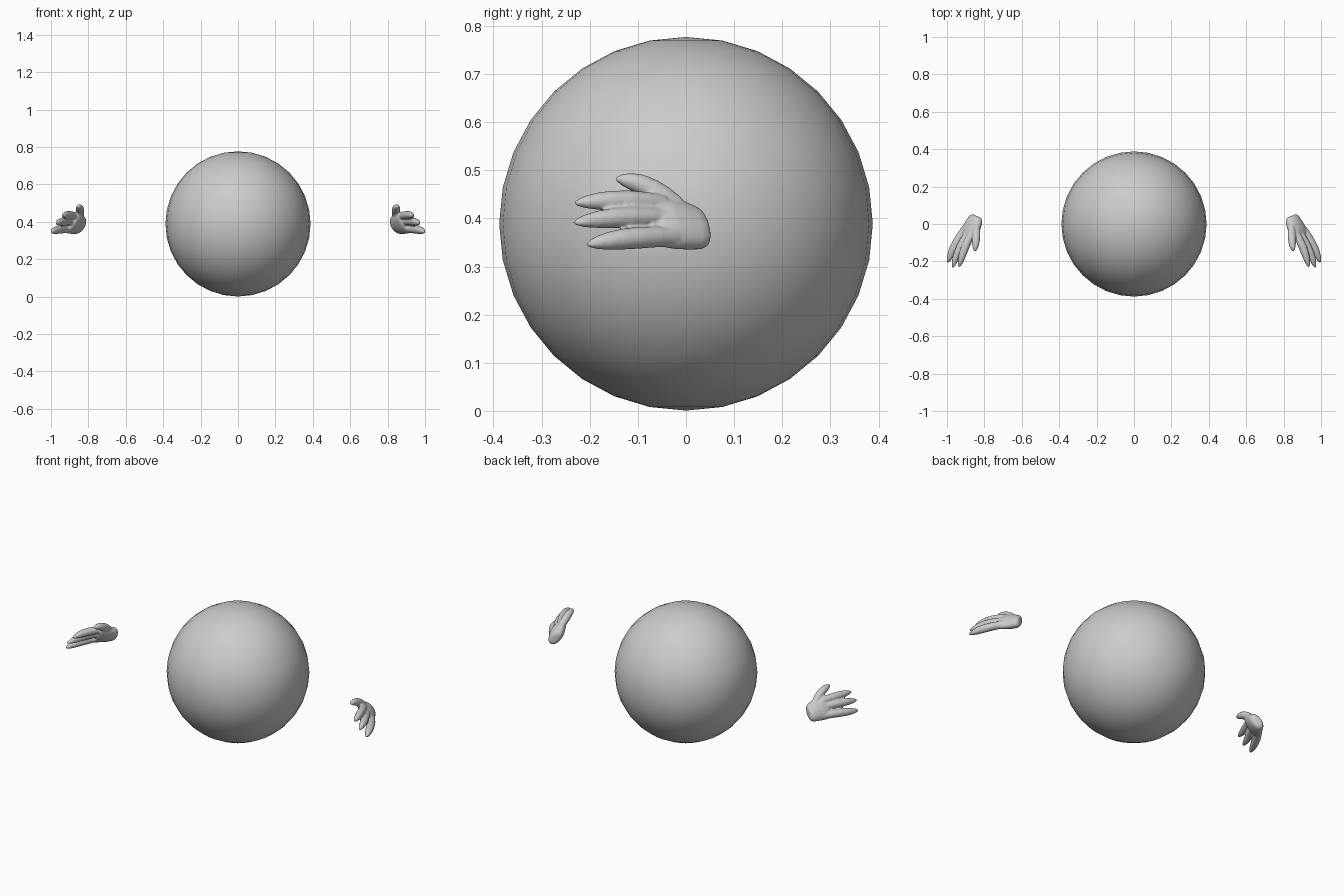
import bpy, bmesh, math
from mathutils import Vector

if "Cube" in bpy.data.objects:
    bpy.data.objects.remove(bpy.data.objects["Cube"])

# Body: smooth ball standing on the floor
bpy.ops.mesh.primitive_uv_sphere_add(segments=32, ring_count=16, radius=0.388, location=(0, 0, 0.389))
body = bpy.context.object
body.name = "ball_body"
bpy.ops.object.shade_smooth()

# Hand frame: d along the fingers, s across toward the thumb, n out of the back of the hand
d = Vector((0.40, -0.92, 0)).normalized()
n = Vector((0.70, 0.38, 0.60))
n = (n - d * n.dot(d)).normalized()
s = d.cross(n).normalized()


def tube(bm, rings, side, up, sides=16):
    """Closed tube through (centre, half width, half thickness) rings."""
    loops = []
    for c, w, h in rings:
        loops.append([bm.verts.new(c + side * w * math.cos(a) + up * h * math.sin(a))
                      for a in (2 * math.pi * i / sides for i in range(sides))])
    faces = [bm.faces.new(loops[0][::-1]), bm.faces.new(loops[-1])]
    for p, q in zip(loops, loops[1:]):
        for i in range(sides):
            j = (i + 1) % sides
            faces.append(bm.faces.new((p[i], p[j], q[j], q[i])))
    bmesh.ops.recalc_face_normals(bm, faces=faces)


def finger(bm, base, tip, bulge, r):
    """Tapered, slightly arched finger with a pointed tip."""
    a, b = Vector(base), Vector(tip)
    mid = (a + b) / 2 + bulge * 2
    axis = (b - a).normalized()
    side = (s - axis * s.dot(axis)).normalized()
    up = axis.cross(side)
    rings = []
    for t, k in ((0, .9), (.2, 1), (.4, 1.05), (.6, 1), (.75, .87), (.87, .66), (.95, .42), (1, .15)):
        c = a * (1 - t) ** 2 + mid * 2 * t * (1 - t) + b * t * t
        rings.append((c, r * k, r * k))
    tube(bm, rings, side, up)


bm = bmesh.new()

# Palm with rounded wrist end
palm = [((.841, .043, .379), .030, .016), ((.843, .036, .380), .045, .026),
        ((.848, .022, .382), .053, .032), ((.860, -.005, .387), .060, .034),
        ((.874, -.032, .392), .066, .032), ((.887, -.056, .394), .066, .026),
        ((.893, -.068, .394), .058, .018)]
tube(bm, [(Vector(c), w, h) for c, w, h in palm], s, n, 24)

# Thumb and three fingers
finger(bm, (.842, -.015, .425), (.851, -.146, .484), Vector((-.002, 0, .011)), .021)
finger(bm, (.864, -.045, .430), (.935, -.232, .432), n * .010, .021)
finger(bm, (.882, -.040, .401), (.970, -.234, .391), n * .010, .021)
finger(bm, (.904, -.025, .362), (.997, -.207, .346), n * .008, .022)

mesh = bpy.data.meshes.new("hands")
bm.to_mesh(mesh)
bm.free()
hands = bpy.data.objects.new("hands", mesh)
bpy.context.collection.objects.link(hands)

# Fuse the parts, soften the joins, mirror to the other side
fuse = hands.modifiers.new("fuse", 'REMESH')
fuse.mode = 'VOXEL'
fuse.voxel_size = 0.0045
fuse.use_smooth_shade = True
soft = hands.modifiers.new("soften", 'SMOOTH')
soft.factor = 0.5
soft.iterations = 5
mirror = hands.modifiers.new("mirror", 'MIRROR')
mirror.use_axis = (True, False, False)
mirror.use_mirror_merge = False
